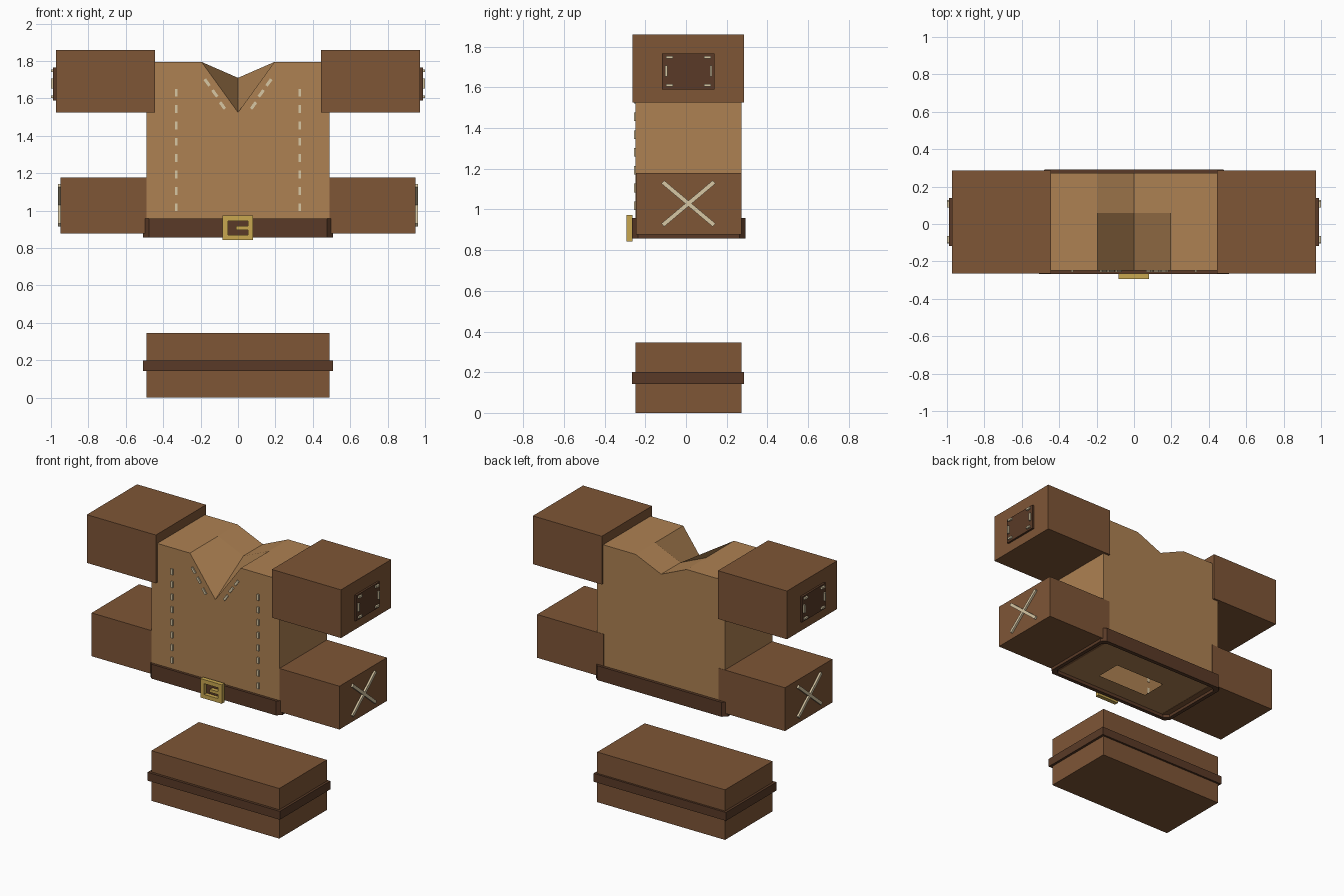
import bpy, bmesh, math
from mathutils import Matrix

if "Cube" in bpy.data.objects:
    bpy.data.objects.remove(bpy.data.objects["Cube"])


def material(name, rgb):
    m = bpy.data.materials.new(name)
    m.diffuse_color = (*rgb, 1)
    m.use_nodes = True
    m.node_tree.nodes["Principled BSDF"].inputs["Base Color"].default_value = m.diffuse_color
    return m


TAN = material("tan_leather", (0.42, 0.22, 0.085))
BROWN = material("brown_leather", (0.21, 0.092, 0.037))
DARK = material("dark_leather", (0.10, 0.042, 0.020))
GOLD = material("brass", (0.58, 0.39, 0.08))
THREAD = material("thread", (0.68, 0.57, 0.37))


def finish(name, bm, mat, recalc=True):
    if recalc:
        bmesh.ops.recalc_face_normals(bm, faces=bm.faces[:])
    me = bpy.data.meshes.new(name)
    bm.to_mesh(me)
    bm.free()
    me.materials.append(mat)
    ob = bpy.data.objects.new(name, me)
    bpy.context.collection.objects.link(ob)
    return ob


def add_box(bm, x, y, z, rot=None):
    """Box from (min, max) ranges, optionally rotated about its centre."""
    size = Matrix.Diagonal((x[1] - x[0], y[1] - y[0], z[1] - z[0], 1))
    centre = Matrix.Translation([(r[0] + r[1]) / 2 for r in (x, y, z)])
    bmesh.ops.create_cube(bm, size=1, matrix=centre @ (rot or Matrix()) @ size)


def boxes(name, mat, *specs):
    bm = bmesh.new()
    for s in specs:
        add_box(bm, *s)
    return finish(name, bm, mat)


def span(c, length):
    return (c - length / 2, c + length / 2)


def mirrored(x, side):
    return tuple(sorted((side * x[0], side * x[1])))


def band(name, outer, inner, cham, z0, z1):
    """Chamfered rectangular ring; outer and inner are (half x, y min, y max)."""
    def loop(h, a, b, c):
        return [(-h + c, a), (h - c, a), (h, a + c), (h, b - c),
                (h - c, b), (-h + c, b), (-h, b - c), (-h, a + c)]
    bm = bmesh.new()
    rings = [[bm.verts.new((x, y, z)) for x, y in loop(*r, cham)]
             for r, z in ((outer, z0), (outer, z1), (inner, z1), (inner, z0))]
    for k in range(4):
        a, b = rings[k], rings[(k + 1) % 4]
        for i in range(8):
            j = (i + 1) % 8
            bm.faces.new((a[i], a[j], b[j], b[i]))
    return finish(name, bm, DARK)


# Torso: three lofted sections, deep neckline in front and shallow dip behind
BOTTOM, TOP = 0.88, 1.795
bm = bmesh.new()
sections = []
for y, dip in ((-0.248, 1.525), (0.06, 1.71), (0.272, 1.71)):
    profile = [(-0.49, BOTTOM), (-0.49, TOP), (-0.195, TOP), (0, dip),
               (0.195, TOP), (0.49, TOP), (0.49, BOTTOM)]
    sections.append([bm.verts.new((x, y, z)) for x, z in profile])
for a, b in zip(sections, sections[1:]):
    for i in range(6):
        bm.faces.new((a[i], b[i], b[i + 1], a[i + 1]))
bm.faces.new(sections[0][::-1])
bm.faces.new(sections[-1])
bmesh.ops.recalc_face_normals(bm, faces=bm.faces[:])
# Underside with a central opening
rect = [[bm.verts.new((x, y, BOTTOM)) for x, y in ((-h, a), (h, a), (h, b), (-h, b))]
        for h, a, b in ((0.49, -0.248, 0.272), (0.195, -0.12, 0.06))]
for i in range(4):
    j = (i + 1) % 4
    bm.faces.new((rect[0][i], rect[1][i], rect[1][j], rect[0][j]))
torso = finish("torso", bm, TAN)

# Belt and buckle
band("belt", (0.507, -0.266, 0.292), (0.48, -0.24, 0.265), 0.03, 0.857, 0.957)
by = (-0.293, -0.264)
boxes("buckle", GOLD,
      ((-0.083, -0.054), by, (0.842, 0.973)), ((0.053, 0.081), by, (0.842, 0.973)),
      ((-0.054, 0.053), by, (0.842, 0.870)), ((-0.054, 0.053), by, (0.945, 0.973)),
      ((-0.012, 0.053), by, (0.897, 0.918)))

# Front stitching: two vertical seams and the neckline
sy = (-0.256, -0.245)
specs = []
slope = math.atan2(0.195, 0.27)
for s in (-1, 1):
    specs += [(span(s * 0.33, 0.015), sy, span(1.018 + 0.0875 * i, 0.042)) for i in range(8)]
    for x, z in ((0.165, 1.685), (0.124, 1.627), (0.083, 1.562)):
        specs.append((span(s * x, 0.016), sy, span(z, 0.044), Matrix.Rotation(s * slope, 4, 'Y')))
boxes("front_stitches", THREAD, *specs)

for s, side in ((-1, "left"), (1, "right")):
    # Shoulder guard with a stitched patch
    boxes(f"{side}_shoulder", BROWN, (mirrored((0.445, 0.974), s), (-0.264, 0.286), (1.525, 1.859)))
    boxes(f"{side}_shoulder_patch", DARK,
          (mirrored((0.965, 0.988), s), (-0.118, 0.140), (1.590, 1.766)))
    sx = mirrored((0.98, 1.0), s)
    specs = [(sx, span(y, 0.034), span(z, 0.013)) for y in (-0.081, 0.106) for z in (1.610, 1.749)]
    specs += [(sx, span(y, 0.012), span(1.68, 0.055)) for y in (-0.098, 0.123)]
    boxes(f"{side}_patch_stitches", THREAD, *specs)

    # Forearm guard with crossed lacing
    boxes(f"{side}_forearm", BROWN, (mirrored((0.44, 0.95), s), (-0.246, 0.274), (0.878, 1.178)))
    lx = mirrored((0.94, 0.963), s)
    boxes(f"{side}_lacing", THREAD,
          *[(lx, span(0.012, 0.33), span(1.029, 0.021), Matrix.Rotation(d * math.radians(40), 4, 'X'))
            for d in (-1, 1)])

# Boots and their strap
boxes("boots", BROWN, ((-0.49, 0.49), (-0.248, 0.272), (0, 0.347)))
boxes("boot_strap", DARK, ((-0.507, 0.507), (-0.266, 0.286), (0.142, 0.200)))
